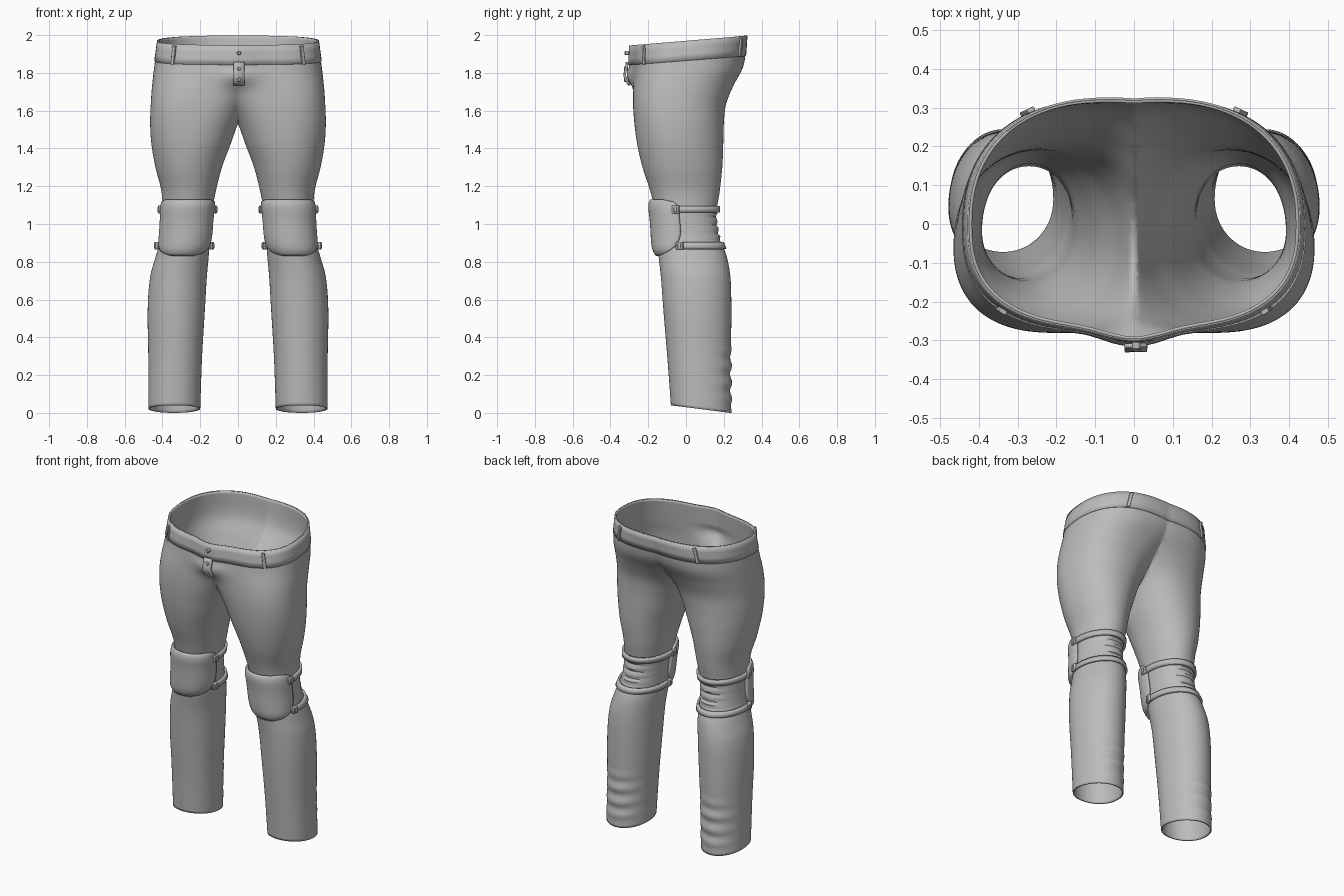
import bpy, math
from mathutils import Vector, Matrix

cube = bpy.data.objects.get("Cube")
if cube:
    bpy.data.objects.remove(cube)

cloth = bpy.data.materials.new("grey_cloth")
cloth.use_nodes = True
GREY = (0.5, 0.5, 0.5, 1)
cloth.diffuse_color = GREY
cloth.node_tree.nodes["Principled BSDF"].inputs["Base Color"].default_value = GREY

# Half-garment sections: height, inner x, outer x, front y, back y
ROWS = [
    (0.02, .20, .475, -.08, .24), (0.3, .19, .475, -.10, .238), (0.55, .175, .478, -.12, .24),
    (0.72, .165, .465, -.133, .235), (0.83, .155, .435, -.145, .215), (0.92, .15, .41, -.15, .18),
    (1.05, .14, .40, -.16, .162), (1.17, .118, .405, -.188, .178), (1.3, .085, .437, -.23, .192),
    (1.42, .04, .458, -.258, .197), (1.53, .0, .465, -.273, .2), (1.63, -.05, .462, -.28, .212),
    (1.72, -.12, .456, -.28, .25), (1.82, -.22, .445, -.275, .305), (1.97, -.30, .425, -.265, .322)]


def smooth(a, b, v):
    t = min(max((v - a) / (b - a), 0), 1)
    return t * t * (3 - 2 * t)


def section(z):
    """Cubic interpolation of the section table."""
    i = 0
    while i < len(ROWS) - 2 and z > ROWS[i + 1][0]:
        i += 1
    a, b = ROWS[i], ROWS[i + 1]
    p, q = ROWS[max(i - 1, 0)], ROWS[min(i + 2, len(ROWS) - 1)]
    h = b[0] - a[0]
    t = (z - a[0]) / h
    out = []
    for k in range(1, 5):
        ma = (b[k] - p[k]) / (b[0] - p[0]) * h
        mb = (q[k] - a[k]) / (q[0] - a[0]) * h
        out.append(a[k] * (1 + 2 * t) * (1 - t) ** 2 + ma * t * (1 - t) ** 2
                   + b[k] * t * t * (3 - 2 * t) + mb * t * t * (t - 1))
    return out


def surface(z, ang, off=0.0):
    """Point on the cloth: angle 0 is the front, a quarter turn is outward."""
    inner, outer, front, back = section(z)
    cx, rx = (inner + outer) / 2, (outer - inner) / 2 + off
    mid = front + (back - front) * 0.45
    s, c = math.sin(ang), math.cos(ang)
    n = 2.05 + 0.5 * smooth(1.3, 1.8, z) * (1 if c > 0 else 0.5)
    x = cx + rx * math.copysign(abs(s) ** (2 / n), s)
    depth = (mid - front if c > 0 else back - mid) + off
    y = mid - depth * math.copysign(abs(c) ** (2 / n), c)
    if c > 0:  # pouch bulge in front
        g = math.exp(-((z - 1.81) / 0.07) ** 2)
        if z > 1.81:
            g = max(g, 0.75)
        y -= 0.045 * g * math.exp(-(x / 0.1) ** 2)
    else:      # folds behind the knee and ankle
        knee = smooth(.88, .93, z) * (1 - smooth(1.04, 1.09, z))
        ankle = smooth(.03, .12, z) * (1 - smooth(.25, .42, z))
        y += c * c * (0.006 * knee * math.sin(z * 150) + 0.006 * ankle * math.sin(z * 75 + 3 * x))
    tilt = 0.083 * smooth(1.5, 1.95, z) * y - 0.125 * (1 - smooth(0, .5, z)) * (y - 0.08)
    return Vector((x, y, z + tilt))


def make(name, verts, faces, thick=0, offset=-1, mirror=True, bisect=False):
    me = bpy.data.meshes.new(name)
    me.from_pydata([tuple(v) for v in verts], [], faces)
    me.materials.append(cloth)
    ob = bpy.data.objects.new(name, me)
    bpy.context.collection.objects.link(ob)
    if mirror:
        m = ob.modifiers.new("mirror", 'MIRROR')
        m.use_bisect_axis[0] = bisect
        m.merge_threshold = 0.0005
    if thick:
        s = ob.modifiers.new("thickness", 'SOLIDIFY')
        s.thickness, s.offset = thick, offset
    bpy.ops.object.select_all(action='DESELECT')
    ob.select_set(True)
    bpy.context.view_layer.objects.active = ob
    bpy.ops.object.shade_smooth_by_angle(angle=math.radians(40))
    return ob


def grid(name, rows, closed=False, **kw):
    n = len(rows[0])
    faces = [(r * n + i, r * n + (i + 1) % n, (r + 1) * n + (i + 1) % n, (r + 1) * n + i)
             for r in range(len(rows) - 1) for i in range(n if closed else n - 1)]
    return make(name, [v for row in rows for v in row], faces, **kw)


def ring(z, off=0.0, n=96):
    return [surface(z, math.tau * i / n, off) for i in range(n)]


def block(name, centre, size, normal, mirror=True, up=Vector((0, 0, 1))):
    """Bevelled box whose local y axis follows the cloth normal."""
    y = normal.normalized()
    x = y.cross(up).normalized()
    rot = Matrix((x, y, x.cross(y))).transposed()
    corners = [centre + rot @ Vector([(b - 0.5) * s for b, s in zip((i & 1, i >> 1 & 1, i >> 2), size)])
               for i in range(8)]
    ob = make(name, corners, [(0, 2, 3, 1), (4, 5, 7, 6), (0, 1, 5, 4), (2, 6, 7, 3), (0, 4, 6, 2), (1, 3, 7, 5)],
              mirror=mirror)
    b = ob.modifiers.new("bevel", 'BEVEL')
    b.width, b.segments = min(size) * 0.2, 2
    return ob


def normal_at(z, ang):
    du = surface(z, ang + 0.05) - surface(z, ang - 0.05)
    return du.cross(Vector((0, 0, 1)))


def angle_for_x(z, x, back=False):
    angs = [math.pi * i / 400 + (0 if not back else math.pi / 2) for i in range(201)]
    return min(angs, key=lambda a: abs(surface(z, a).x - x))


# Trouser shell and waistband
LEVELS = 130
grid("trousers", [ring(0.02 + 1.95 * i / LEVELS) for i in range(LEVELS + 1)],
     closed=True, thick=0.008, bisect=True)
grid("waistband", [ring(z, 0.004) for z in (1.865, 1.90, 1.935, 1.97)],
     closed=True, thick=0.006, bisect=True)

# Knee pads: domed shells wrapped round the front of each leg
pad = []
for r in range(25):
    v = -1 + 2 * r / 24
    power = 2.3 if v < 0 else 7
    half = 1.45 * max(1 - abs(v) ** power, 0.04) ** (1 / power)
    row = []
    for i in range(33):
        u = -1 + i / 16
        dome = 0.012 + 0.024 * (1 - abs(u) ** 3) * (1 - abs(v) ** 6)
        row.append(surface(0.98 + 0.15 * v, u * half, dome))
    pad.append(row)
grid("knee_pad", pad, thick=0.014)

# Straps round the back of the knee, with a buckle at each end
for label, z in (("upper", 1.077), ("lower", 0.885)):
    start, end = 1.2, math.tau - 1.2
    rows = [[surface(z + dz, start + (end - start) * i / 60, 0.008) for i in range(61)]
            for dz in (-0.017, 0.017)]
    grid(label + "_knee_strap", rows, thick=0.014, offset=0)
    for side, ang in (("outer", 1.35), ("inner", -1.35)):
        nrm = normal_at(z, ang)
        pos = surface(z, ang, 0.014)
        block(f"{label}_{side}_buckle", pos, (0.04, 0.022, 0.042), nrm)
        block(f"{label}_{side}_buckle_bar", pos + nrm.normalized() * 0.01, (0.018, 0.012, 0.026), nrm)

# Belt loops on the waistband
for label, x, back in (("front", 0.335, False), ("back", 0.27, True)):
    ang = angle_for_x(1.91, x, back)
    up = surface(1.96, ang) - surface(1.86, ang)
    block(label + "_belt_loop", surface(1.912, ang, 0.009), (0.02, 0.012, 0.1), normal_at(1.91, ang), up=up)


# Fly placket following the pouch, with three round buttons
def fly(z, x, off):
    p = surface(z, angle_for_x(z, abs(x)) if x else angle_for_x(z, 0.001))
    inner, outer, _, _ = section(z)
    t = ((inner + outer) / 2 - abs(x)) / ((outer - inner) / 2)
    p = min((surface(z, -a / 100) for a in range(-60, 150)), key=lambda q: abs(q.x - abs(x)))
    return Vector((x, p.y - off, p.z))


grid("fly_placket", [[fly(1.75 + 0.026 * r, x, 0.012) for x in (-0.024, 0, 0.034)] for r in range(6)],
     thick=0.012, offset=0, mirror=False)
for k, z in enumerate((1.78, 1.845, 1.93)):
    c = fly(z, 0.006, 0.018)
    n = 16
    rim = [[c + Vector((rad * math.cos(math.tau * i / n), dy, rad * math.sin(math.tau * i / n)))
            for i in range(n)] for rad, dy in ((0.011, 0.014), (0.011, -0.003), (0.007, -0.007), (0.0005, -0.007))]
    grid(f"fly_button_{k + 1}", rim, closed=True, mirror=False)
